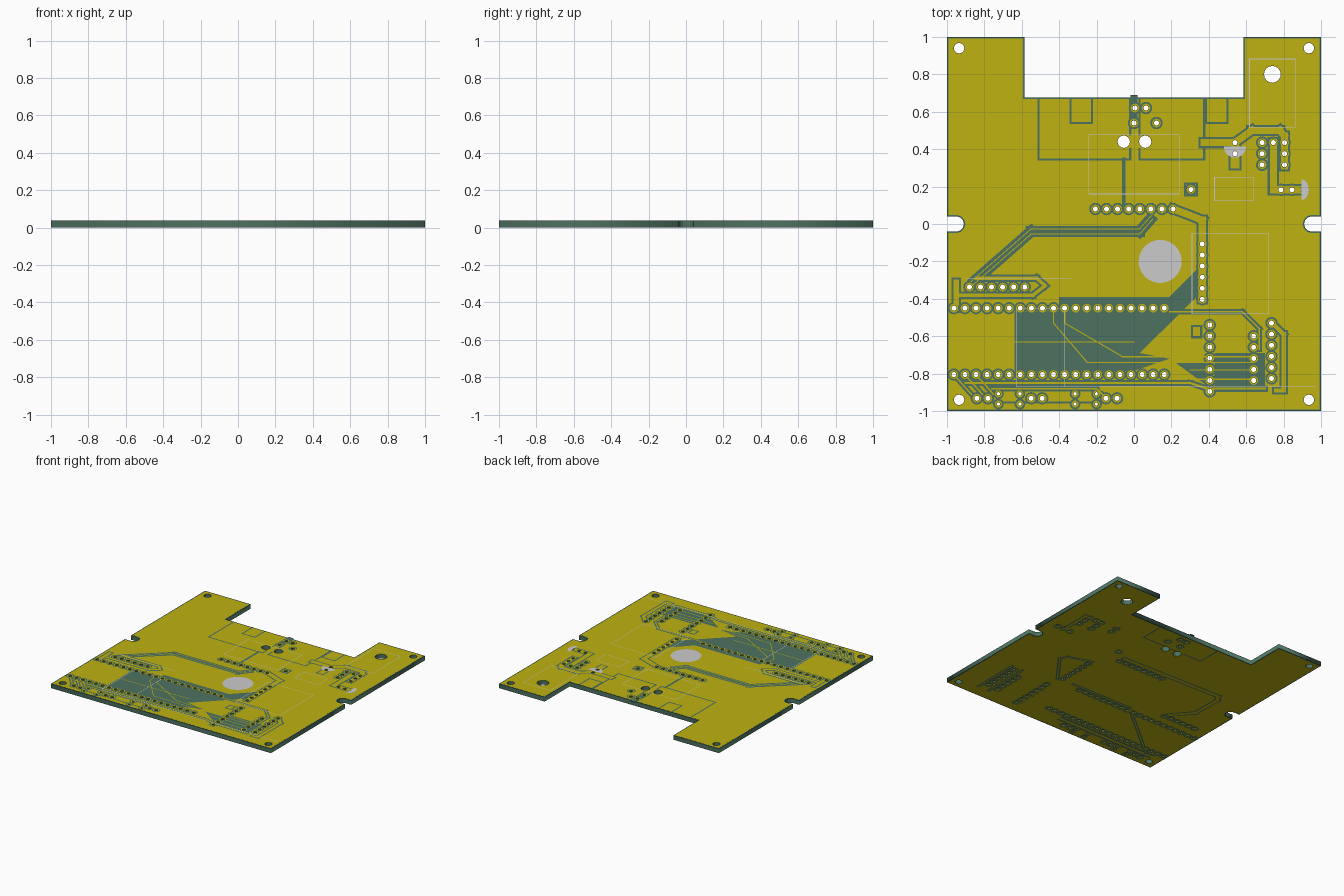
import bpy, bmesh, math
from mathutils import Vector

if "Cube" in bpy.data.objects:
    bpy.data.objects.remove(bpy.data.objects["Cube"])

def material(name, rgb):
    m = bpy.data.materials.new(name)
    m.diffuse_color = (*rgb, 1)
    m.use_nodes = True
    m.node_tree.nodes["Principled BSDF"].inputs["Base Color"].default_value = m.diffuse_color
    return m

GREEN = material("laminate_green", (0.075, 0.17, 0.12))
YELLOW = material("copper_yellow", (0.52, 0.45, 0.006))
P = 0.0592          # pin pitch
R = 0.0135          # usual drill radius
SIDES = (-1, 1)

# ---- drill holes and pads (x, y, radius) ----
def across(x, y, n, step=P, r=R):
    return [(x + i * step, y, r) for i in range(n)]

def down(x, y, n, step=P, r=R):
    return [(x, y - i * step, r) for i in range(n)]

pads = across(-.206, .08, 8) + across(-.88, -.337, 6)
pads += across(-.963, -.45, 20) + across(-.963, -.805, 20)      # controller sockets
pads += down(.365, -.107, 6) + down(.405, -.54, 7) + down(.64, -.6, 5) + down(.735, -.53, 6)
pads += down(.685, .435, 3) + down(.805, .435, 3) + across(.745, .435, 1)
pads += across(.785, .183, 3) + across(.305, .185, 1)
pads += down(.54, .435, 2) + across(.005, .62, 2) + across(0, .54, 2, .12)
for x in (-.84, -.55, -.15):                                    # indicator row
    pads += across(x, -.932, 2)
for x in (-.725, -.61, -.315, -.2):
    pads += down(x, -.908, 2, .055, .009)
mounts = [(sx * .935, sy * .94, .028) for sx in SIDES for sy in SIDES]
mounts += [(.74, .8, .045)] + across(-.055, .44, 2, .115, .033)
drills = pads + mounts

def arc(x, y, rx, ry, a0, a1, n):
    a = [math.radians(a0 + (a1 - a0) * i / n) for i in range(n + 1)]
    return [(x + rx * math.cos(t), y + ry * math.sin(t)) for t in a]

def circle(x, y, r, n=16):
    return arc(x, y, r, r, 0, 360, n)[:-1]

def outline(i):
    """Board edge with rear cut-out and two side slots, inset by i."""
    e = 1 - i
    slot = [(e, -.04 - i)] + arc(.95, 0, .04 + i, .04 + i, -90, -270, 12) + [(e, .04 + i)]
    rear = [(e, e), (.585 + i, e), (.585 + i, .675 - i)]
    return ([(-e, -e), (e, -e)] + slot + rear + [(-x, y) for x, y in reversed(rear)]
            + [(-x, y) for x, y in reversed(slot)])

def filled(loops, z0, z1):
    """Mesh from filled 2D loops (inner loops are holes), between two heights."""
    cu = bpy.data.curves.new("fill", 'CURVE')
    cu.dimensions, cu.fill_mode, cu.extrude = '2D', 'BOTH', (z1 - z0) / 2
    for pts in loops:
        s = cu.splines.new('POLY')
        s.points.add(len(pts) - 1)
        for p, (x, y) in zip(s.points, pts):
            p.co = (x, y, 0, 1)
        s.use_cyclic_u = True
    ob = bpy.data.objects.new("fill", cu)
    me = bpy.data.meshes.new_from_object(ob)
    bpy.data.objects.remove(ob)
    for v in me.vertices:
        v.co.z += (z0 + z1) / 2
    return me

def add(name, me, mat=None):
    ob = bpy.data.objects.new(name, me)
    bpy.context.collection.objects.link(ob)
    me.materials.clear()
    if mat:
        me.materials.append(mat)

class Layer:
    """A flat printed layer at one height, built from ribbons, rings and areas."""
    def __init__(self, z):
        self.z, self.bm = z, bmesh.new()

    def face(self, pts):
        self.bm.faces.new([self.bm.verts.new((p[0], p[1], self.z)) for p in pts])

    def ribbon(self, pts, w=.012):
        for a, b in zip(pts, pts[1:]):
            a, b = Vector(a), Vector(b)
            d = (b - a).normalized()
            u = Vector((-d.y, d.x))
            n = u * w / 2
            a, length = a - d * w / 2, (b - a).length + w
            gaps = []                       # keep drill holes open
            for x, y, r in drills:
                q = Vector((x, y)) - a
                if abs(q.dot(u)) < r + w / 2:
                    gaps.append((q.dot(d) - r, q.dot(d) + r))
            t = 0
            for g0, g1 in sorted(gaps) + [(length, length)]:
                e = min(g0, length)
                if e > t + 1e-4:
                    self.face([a + d * t - n, a + d * e - n, a + d * e + n, a + d * t + n])
                t = max(t, g1)

    def box(self, x, y, w, h, line=.004):
        """Rectangle outline from its centre and size."""
        c = [(x + sx * w / 2, y + sy * h / 2) for sx, sy in ((-1, -1), (1, -1), (1, 1), (-1, 1))]
        self.ribbon(c + c[:1], line)

    def ring(self, x, y, r, outer):
        a, b = circle(x, y, r), circle(x, y, outer)
        for i in range(16):
            j = (i + 1) % 16
            self.face([a[i], b[i], b[j], a[j]])

    def area(self, pts):
        def inside(x, y):
            c = False
            for (x0, y0), (x1, y1) in zip(pts, pts[1:] + pts[:1]):
                if (y0 > y) != (y1 > y) and x < x0 + (y - y0) * (x1 - x0) / (y1 - y0):
                    c = not c
            return c
        holes = [circle(*d) for d in drills if all(inside(*p) for p in circle(*d))]
        me = filled([pts] + holes, self.z, self.z)
        self.bm.from_mesh(me)
        bpy.data.meshes.remove(me)

    def done(self, name, mat=None):
        for f in self.bm.faces:
            f.normal_update()
            if (f.normal.z > 0) != (self.z > .02):
                f.normal_flip()
        me = bpy.data.meshes.new(name)
        self.bm.to_mesh(me)
        add(name, me, mat)

# ---- board and copper sheets ----
add("board", filled([outline(0)] + [circle(*d) for d in drills], .0015, .037), GREEN)
for name, z0, z1 in (("copper_top", .0368, .0374), ("copper_bottom", .001, .0017)):
    add(name, filled([outline(.008)] + [circle(x, y, r + .001) for x, y, r in drills], z0, z1), YELLOW)

top, top_copper = Layer(.0379), Layer(.0384)
low, low_copper = Layer(.0005), Layer(0)

def trace(pts, w=.04, upper=True):
    """Copper track with a bare channel along both sides."""
    a, b = (top, top_copper) if upper else (low, low_copper)
    a.ribbon(pts, w)
    b.ribbon(pts, w - .022)

# ---- pads with clearance rings on both faces ----
for x, y, r in pads:
    for bare, copper in ((top, top_copper), (low, low_copper)):
        bare.ring(x, y, r, r + .02)
        copper.ring(x, y, r, r + .01)
top.box(.305, .185, .064, .064, .012)

# ---- bare areas under the controller and the sensor ----
top.area([(-.64, -.47), (-.4, -.47), (-.4, -.39), (.19, -.39), (.345, -.235), (.345, -.38),
          (.03, -.69), (.19, -.72), (0, -.785), (-.64, -.785)])
top.area([(.43, -.69), (.7, -.69), (.7, -.87), (.43, -.87)])
top.area([(.22, -.74), (.385, -.74), (.385, -.86)])

# ---- slanted bus of parallel tracks ----
bus = [(-.87, -.32), (-.55, -.04), (.03, -.04), (.1, .04)]
top.ribbon(bus, .06)
for k in (-.014, .014):
    top_copper.ribbon([(x, y + k) for x, y in bus], .005)

# ---- connector islands at the rear cut-out ----
for s, x0, x1, y in ((1, -.51, -.02, .345), (1, .03, .375, .345),
                     (1, -.34, -.225, .54), (1, .385, .5, .54)):
    top.ribbon([(x0, .67), (x0, y), (x1, y), (x1, .67)])
top.ribbon([(-.055, .345), (-.055, .1)], .02)
top.ribbon([(0, .67), (0, .54)], .04)

# ---- power tracks, top right ----
trace([(.375, .435), (.54, .435), (.63, .5), (.78, .5), (.805, .47), (.805, .31)], .06)
trace([(.745, .435), (.745, .183), (.9, .183)], .06)
trace([(.54, .43), (.54, .32)], .07)
# ---- signal tracks ----
trace([(.21, .08), (.29, .05), (.365, .02), (.365, -.4)], .06)
trace([(-.95, -.38), (-.54, -.38), (-.475, -.33), (-.52, -.29), (-.84, -.29)])
trace([(-.95, -.45), (-.95, -.31)], .05)
trace([(.19, -.47), (.58, -.47), (.67, -.56), (.67, -.67)], .03)
trace([(.74, -.53), (.8, -.59), (.8, -.89), (.76, -.89)], .045)
top.box(.335, -.575, .05, .06, .012)
trace([(-.9, -.85), (.3, -.85), (.39, -.88), (.7, -.88)], .034)
for i in range(3):
    trace([(-.95 + i * P, -.82), (-.87 + i * P, -.91)], .03)
trace([(-.76, -.88), (-.2, -.88), (-.15, -.93)], .03)
top.ribbon([(-.76, -.955), (-.22, -.955)])

# ---- thin tracks crossing the bare areas ----
for x0, x1, y in ((-.43, -.25, -.74), (-.37, -.06, -.71)):
    top_copper.ribbon([(x0, -.46), (x0, -.53), (x1, y), (.64, y)], .006)
for y in (-.78, -.83):
    top_copper.ribbon([(.3, y), (.64, y)], .006)
top_copper.ribbon([(-.64, -.63), (0, -.63)], .006)

# ---- underside tracks ----
trace([(.2, .13), (-.7, .15), (-.735, .1), (-.73, -.15), (-.6, -.3)], .05, False)
trace([(.36, -.06), (.55, -.12), (.58, -.18), (.4, -.42)], .03, False)
trace([(.25, -.41), (-.3, -.41), (-.83, -.85)], .03, False)
trace([(.77, .17), (.84, .22), (.84, .44), (.68, .44)], .04, False)
for x, y in ((.38, -.6), (.68, -.5), (.78, -.5)):
    trace([(x, y), (x, -.89)], .03, False)
for y in (-.85, -.89):
    low.ribbon([(-.9, y), (0, y)], .018)
low.ribbon([(.3, .67), (.3, .47), (-.26, .47), (-.26, .67)])

for lay, name, mat in ((top, "channels_top", GREEN), (low, "channels_bottom", GREEN),
                       (top_copper, "tracks_top", YELLOW), (low_copper, "tracks_bottom", YELLOW)):
    lay.done(name, mat)

# ---- grey printed part outlines and plain marks ----
ink = Layer(.0389)
for b in ((.74, .7, .245, .365), (.535, .187, .21, .125), (0, .32, .485, .32),
          (.515, -.265, .41, .43), (-.5, -.66, .26, .42)):
    ink.box(*b)
for x0, x1, y in ((-.9, -.34, -.29), (-.37, .97, -.87)):
    ink.ribbon([(x0, y), (x1, y)], .004)
ink.area(circle(.14, -.2, .115, 40))
ink.area(arc(.54, .415, .06, .06, 180, 360, 12))
ink.area(arc(.895, .183, .04, .055, -90, 90, 12))
ink.done("printed_marks")
